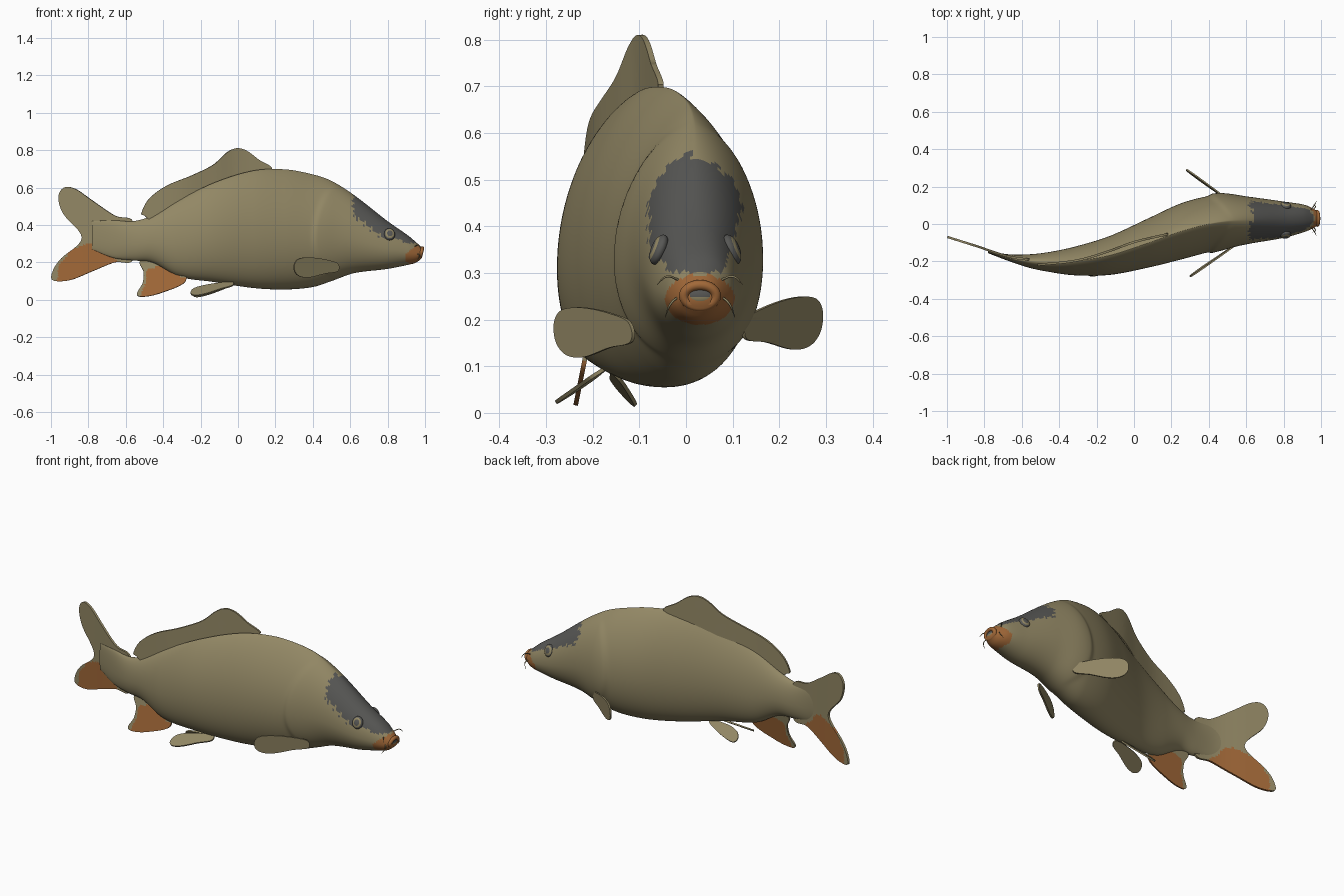
import bpy, bmesh, math
from mathutils import Vector, Matrix

if "Cube" in bpy.data.objects:
    bpy.data.objects.remove(bpy.data.objects["Cube"])


def material(name, rgb):
    m = bpy.data.materials.new(name)
    m.diffuse_color = (*rgb, 1)
    m.use_nodes = True
    m.node_tree.nodes["Principled BSDF"].inputs["Base Color"].default_value = m.diffuse_color
    return m


OLIVE = material("olive skin", (0.29, 0.245, 0.13))
GREY = material("dark grey", (0.095, 0.095, 0.09))
ORANGE = material("orange", (0.36, 0.14, 0.04))
MATS = (OLIVE, GREY, ORANGE)


def finish(bm, name, rule=None, angle=50):
    bmesh.ops.recalc_face_normals(bm, faces=bm.faces)
    if rule:
        for f in bm.faces:
            f.material_index = rule(f.calc_center_median())
    me = bpy.data.meshes.new(name)
    bm.to_mesh(me)
    bm.free()
    for m in MATS:
        me.materials.append(m)
    ob = bpy.data.objects.new(name, me)
    bpy.context.collection.objects.link(ob)
    bpy.ops.object.select_all(action='DESELECT')
    ob.select_set(True)
    bpy.context.view_layer.objects.active = ob
    bpy.ops.object.shade_smooth_by_angle(angle=math.radians(angle))
    return ob


def interp(table, x):
    """Smooth cubic lookup in rows sorted by their first value."""
    n = len(table)
    x = min(max(x, table[0][0]), table[-1][0])
    i = next((k for k in range(n - 1) if x <= table[k + 1][0]), n - 2)

    def slope(k, c):
        a, b = table[max(k - 1, 0)], table[min(k + 1, n - 1)]
        return (b[c] - a[c]) / (b[0] - a[0])
    p, q = table[i], table[i + 1]
    h = q[0] - p[0]
    t = (x - p[0]) / h
    return [(2*t**3 - 3*t*t + 1) * p[c] + (t**3 - 2*t*t + t) * h * slope(i, c)
            + (3*t*t - 2*t**3) * q[c] + (t**3 - t*t) * h * slope(i + 1, c)
            for c in range(1, len(p))]


def smooth_loop(pts, steps=6):
    """Closed Catmull-Rom curve through 2D points."""
    out, n = [], len(pts)
    for i in range(n):
        a, b, c, d = (Vector(pts[(i + k) % n]) for k in (-1, 0, 1, 2))
        for s in range(steps):
            t = s / steps
            out.append(0.5 * (2*b + (c - a)*t + (2*a - 5*b + 4*c - d)*t*t
                              + (3*b - a - 3*c + d)*t**3))
    return out


def inside(poly, x, y):
    hit = False
    for (ax, ay), (bx, by) in zip(poly, poly[1:] + poly[:1]):
        if (ay > y) != (by > y) and x < (bx - ax) * (y - ay) / (by - ay) + ax:
            hit = not hit
    return hit


# Body: x, top z, bottom z, centre y, half width, sharpness of the back
BODY = [
    (-0.78, 0.42, 0.27, -0.15, 0.006, 1.0),
    (-0.67, 0.425, 0.225, -0.18, 0.018, 1.0),
    (-0.56, 0.42, 0.21, -0.198, 0.036, 1.1),
    (-0.46, 0.45, 0.20, -0.203, 0.052, 1.2),
    (-0.32, 0.53, 0.125, -0.198, 0.076, 1.4),
    (-0.13, 0.625, 0.095, -0.168, 0.104, 1.6),
    (0.08, 0.69, 0.063, -0.10, 0.132, 1.6),
    (0.25, 0.697, 0.055, -0.04, 0.150, 1.6),
    (0.40, 0.67, 0.068, 0.0, 0.150, 1.6),
    (0.50, 0.635, 0.10, 0.015, 0.144, 1.5),
    (0.62, 0.56, 0.142, 0.02, 0.125, 1.2),
    (0.80, 0.42, 0.165, 0.023, 0.097, 1.0),
    (0.91, 0.343, 0.187, 0.03, 0.073, 0.9),
    (0.955, 0.305, 0.20, 0.03, 0.054, 0.9),
    (0.985, 0.278, 0.225, 0.03, 0.036, 0.9),
]
CAP = [(0.0, 0.56), (-0.05, 0.525), (-0.105, 0.485), (-0.08, 0.43), (-0.075, 0.34),
       (-0.03, 0.305), (0.08, 0.305), (0.1, 0.36), (0.12, 0.44), (0.115, 0.5), (0.05, 0.535)]


def body_rule(c):
    # dark cap on the forehead, orange muzzle
    if c.x > 0.9 and ((c.y - 0.03) / 0.075)**2 + ((c.z - 0.243) / 0.054)**2 < 1:
        return 2
    wob = 0.004 * math.sin(c.z * 210) + 0.003 * math.sin(c.x * 330)
    return 1 if c.x > 0.615 + 2 * wob and inside(CAP, c.y + wob, c.z + wob) else 0


bm = bmesh.new()
SEG, STEPS, rings = 96, 200, []
for s in range(STEPS + 1):
    x = -0.78 + 1.765 * s / STEPS
    top, bot, yc, hw, sharp = interp(BODY, x)
    mid = bot + 0.43 * (top - bot)
    ring = []
    for k in range(SEG):
        a = 2 * math.pi * k / SEG
        cy, sz = math.cos(a), math.sin(a)
        w = abs(cy) ** (sharp if sz > 0 else 1.0)
        # gill cover: a soft swelling with a steep rear edge
        d = x - (0.42 + 0.12 * sz * sz)
        gill = 0.009 * math.exp(-(d / (0.09 if d > 0 else 0.018))**2) * abs(cy)
        y = yc + math.copysign(w * hw + gill, cy)
        ring.append(bm.verts.new((x, y, mid + sz * ((top - mid) if sz > 0 else (mid - bot)))))
    rings.append(ring)
for r0, r1 in zip(rings, rings[1:]):
    for k in range(SEG):
        j = (k + 1) % SEG
        bm.faces.new((r0[k], r0[j], r1[j], r1[k]))
bm.faces.new(rings[0])
bm.faces.new(rings[-1])
finish(bm, "body", body_rule, 60)


def fin(name, outline, place, cell, thick=0.01, rule=None):
    """Fill a 2D outline, slice it into cells, bend it into place, thicken it."""
    bm = bmesh.new()
    loop = [bm.verts.new((p.x, 0, p.y)) for p in smooth_loop(outline)]
    edges = [bm.edges.new((a, b)) for a, b in zip(loop, loop[1:] + loop[:1])]
    bmesh.ops.triangle_fill(bm, edges=edges, use_beauty=True)
    for axis in ((1, 0, 0), (0, 0, 1)):
        vals = [v.co.dot(Vector(axis)) for v in bm.verts]
        for i in range(math.floor(min(vals) / cell) + 1, math.ceil(max(vals) / cell)):
            geom = bm.verts[:] + bm.edges[:] + bm.faces[:]
            bmesh.ops.bisect_plane(bm, geom=geom, plane_co=Vector(axis) * i * cell, plane_no=axis)
    for v in bm.verts:
        v.co = place(v.co.x, v.co.z)
    bmesh.ops.recalc_face_normals(bm, faces=bm.faces)
    bmesh.ops.solidify(bm, geom=bm.faces[:], thickness=thick)
    return finish(bm, name, rule)


# Tail fin with an orange lower lobe
TAIL_Y = [(-1.0, -0.075), (-0.85, -0.122), (-0.67, -0.18), (-0.5, -0.203)]
TAIL_ORANGE = [(-0.968, 0.08), (-0.96, 0.18), (-0.89, 0.27), (-0.77, 0.31), (-0.72, 0.29),
               (-0.7, 0.25), (-0.63, 0.2), (-0.75, 0.1)]
fin("tail_fin",
    [(-0.56, 0.415), (-0.66, 0.45), (-0.78, 0.53), (-0.87, 0.592), (-0.93, 0.6),
     (-0.96, 0.55), (-0.935, 0.46), (-0.835, 0.33), (-0.945, 0.222), (-0.988, 0.16),
     (-0.992, 0.105), (-0.9, 0.105), (-0.77, 0.157), (-0.66, 0.2), (-0.56, 0.215)],
    lambda x, z: Vector((x, interp(TAIL_Y, x)[0], z)), 0.012, 0.012,
    lambda c: 2 if inside(TAIL_ORANGE, c.x, c.z) else 0)

# Dorsal fin
DORSAL_Y = [(-0.52, -0.225), (-0.3, -0.2), (-0.13, -0.15), (0.0, -0.103), (0.18, -0.06)]
fin("dorsal_fin",
    [(0.18, 0.695), (0.11, 0.75), (0.045, 0.798), (-0.01, 0.81), (-0.06, 0.785),
     (-0.13, 0.722), (-0.24, 0.667), (-0.38, 0.61), (-0.475, 0.54), (-0.515, 0.465),
     (-0.5, 0.45), (-0.44, 0.43), (-0.25, 0.53), (0.0, 0.64)],
    lambda x, z: Vector((x, interp(DORSAL_Y, x)[0], z)), 0.03, 0.012)

# Anal fin, mostly orange
ANAL_ORANGE = [(-0.53, 0.0), (-0.49, 0.1), (-0.485, 0.165), (-0.39, 0.185),
               (-0.34, 0.14), (-0.27, 0.11), (-0.35, 0.0)]
fin("anal_fin",
    [(-0.54, 0.035), (-0.515, 0.017), (-0.42, 0.035), (-0.28, 0.1), (-0.32, 0.2),
     (-0.46, 0.24), (-0.525, 0.205), (-0.505, 0.15), (-0.51, 0.09)],
    lambda x, z: Vector((x, -0.205 - 0.2 * (0.2 - z), z)), 0.012, 0.01,
    lambda c: 2 if inside(ANAL_ORANGE, c.x, c.z) else 0)

# Paired paddle fins: root, tip, half-width vector
PADDLE = [(0, -0.35), (0.3, -0.6), (0.65, -0.98), (0.88, -0.9), (1, -0.4), (1, 0.35),
          (0.88, 0.85), (0.6, 0.95), (0.25, 0.75), (0, 0.4)]


def paddle(name, root, tip, wide):
    root, tip, wide = Vector(root), Vector(tip), Vector(wide)
    fin(name, PADDLE, lambda u, v: root.lerp(tip, u) + wide * v, 0.2, 0.008)


paddle("near_pectoral_fin", (0.53, -0.115, 0.172), (0.30, -0.275, 0.175), (0, -0.005, 0.055))
paddle("far_pectoral_fin", (0.5, 0.125, 0.18), (0.28, 0.285, 0.2), (0, 0.005, 0.058))
paddle("near_pelvic_fin", (-0.03, -0.19, 0.08), (-0.25, -0.25, 0.035), (0, 0.038, 0.024))
paddle("far_pelvic_fin", (-0.05, -0.155, 0.08), (-0.24, -0.13, 0.03), (0, 0.026, -0.027))

# Eyes: flattened balls with a pale ring round the pupil
for side, name in ((-1, "near_eye"), (1, "far_eye")):
    bm = bmesh.new()
    bmesh.ops.create_uvsphere(bm, u_segments=32, v_segments=24, radius=1)
    for f in bm.faces:
        c = f.calc_center_median()
        f.material_index = 0 if 0.5 < math.hypot(c.x, c.y) < 0.78 else 1
    shape = (Matrix.Translation((0.81, 0.02 + side * 0.078, 0.35))
             @ Matrix.Rotation(side * math.radians(22), 4, 'X')
             @ Matrix.Rotation(-side * math.radians(8), 4, 'Z')
             @ Matrix.Diagonal((0.03, 0.017, 0.034, 1))
             @ Matrix.Rotation(math.radians(90), 4, 'X'))
    bm.transform(shape)
    finish(bm, name)

# Lips: an oval ring, with a dark mouth opening inside
bm = bmesh.new()
M, N = 40, 12
grid = []
for i in range(M):
    a = 2 * math.pi * i / M
    grid.append([])
    for j in range(N):
        b = 2 * math.pi * j / N
        r = 0.011 * math.cos(b)
        grid[i].append(bm.verts.new((0.979 + 0.011 * math.sin(b) + 0.006 * math.sin(a),
                                     0.03 + (0.034 + r) * math.cos(a),
                                     0.251 + (0.023 + r) * math.sin(a))))
for i in range(M):
    for j in range(N):
        bm.faces.new((grid[i][j], grid[(i+1) % M][j],
                      grid[(i+1) % M][(j+1) % N], grid[i][(j+1) % N]))
finish(bm, "lips", lambda c: 2)
bm = bmesh.new()
bmesh.ops.create_uvsphere(bm, u_segments=24, v_segments=12, radius=1)
bm.transform(Matrix.Translation((0.979, 0.03, 0.253)) @ Matrix.Diagonal((0.009, 0.03, 0.018, 1)))
finish(bm, "mouth_opening", lambda c: 1 if c.z > 0.248 else 0)

# Barbels: two thin whiskers on each side of the mouth
for side, label in ((-1, "near"), (1, "far")):
    for name, pts in (("upper", [(0.945, 0.045, 0.285), (0.965, 0.072, 0.292), (0.975, 0.092, 0.275)]),
                      ("lower", [(0.955, 0.045, 0.25), (0.97, 0.062, 0.235), (0.955, 0.075, 0.205)])):
        cu = bpy.data.curves.new(label + "_" + name + "_barbel", 'CURVE')
        cu.dimensions = '3D'
        cu.bevel_depth = 0.0025
        cu.bevel_resolution = 1
        sp = cu.splines.new('BEZIER')
        sp.bezier_points.add(2)
        for bp, (x, y, z) in zip(sp.bezier_points, pts):
            bp.co = (x, 0.03 + side * y, z)
            bp.handle_left_type = bp.handle_right_type = 'AUTO'
        sp.bezier_points[2].radius = 0.3
        cu.materials.append(OLIVE)
        ob = bpy.data.objects.new(cu.name, cu)
        bpy.context.collection.objects.link(ob)
